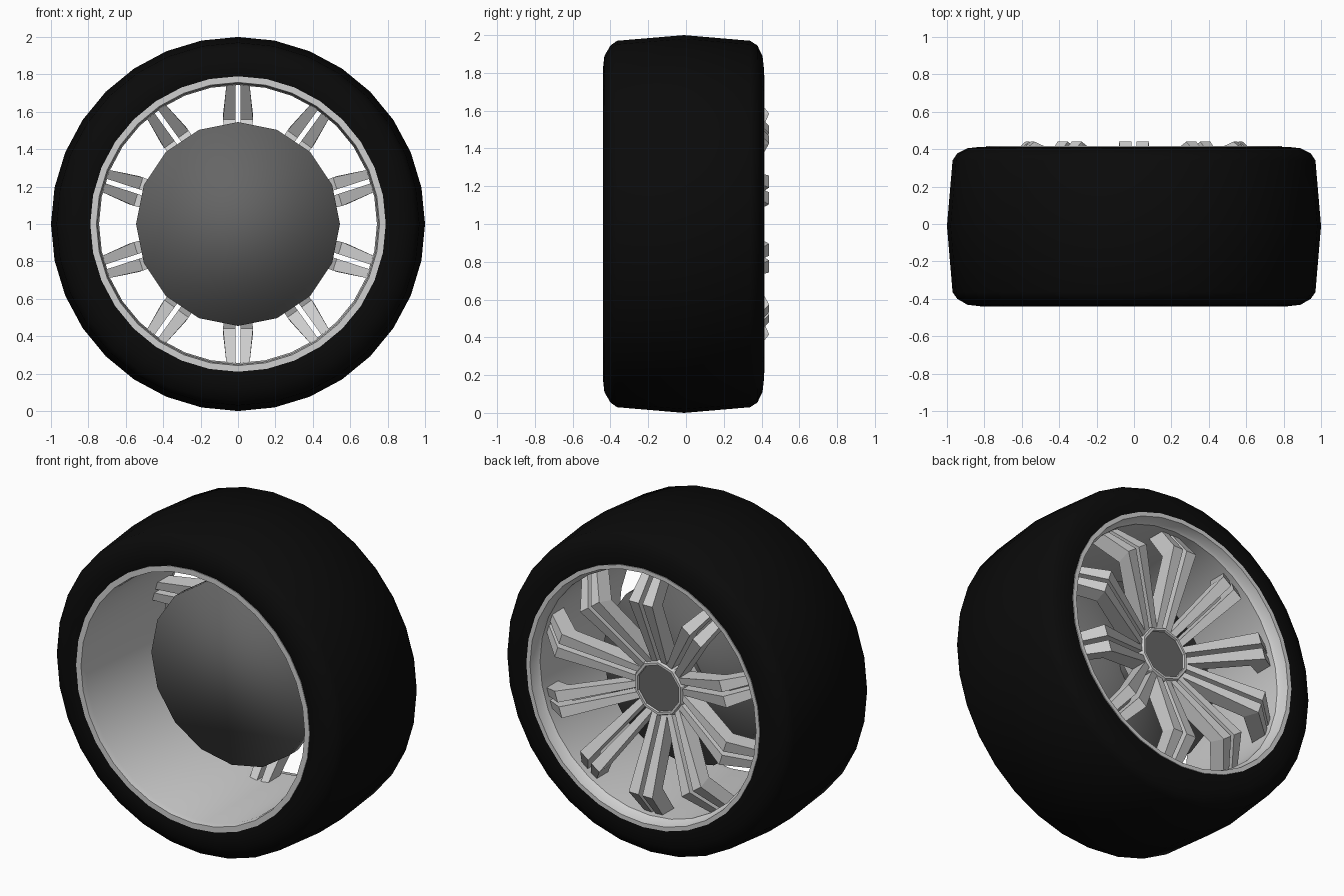
import bpy, bmesh
from math import radians, pi
from mathutils import Matrix, Vector

cube = bpy.data.objects.get("Cube")
if cube:
    bpy.data.objects.remove(cube, do_unlink=True)

CENTRE = Vector((0, 0, 1))


def material(name, value):
    m = bpy.data.materials.new(name)
    m.use_nodes = True
    colour = (value, value, value, 1)
    m.diffuse_color = colour
    m.node_tree.nodes["Principled BSDF"].inputs["Base Color"].default_value = colour
    return m


rubber = material("black rubber", 0.003)
alloy = material("light alloy", 0.62)
steel = material("dark steel", 0.13)


def finish(name, bm, mat, smooth_angle=None):
    bmesh.ops.recalc_face_normals(bm, faces=bm.faces)
    mesh = bpy.data.meshes.new(name)
    bm.to_mesh(mesh)
    bm.free()
    mesh.materials.append(mat)
    obj = bpy.data.objects.new(name, mesh)
    obj.location = CENTRE
    bpy.context.collection.objects.link(obj)
    if smooth_angle:
        bpy.ops.object.select_all(action='DESELECT')
        obj.select_set(True)
        bpy.context.view_layer.objects.active = obj
        bpy.ops.object.shade_smooth_by_angle(angle=radians(smooth_angle))
    return obj


def lathe(name, profile, mat, steps, smooth_angle=None):
    """Revolve a closed (radius, y) profile about the wheel axis."""
    bm = bmesh.new()
    verts = [bm.verts.new((0, y, r)) for r, y in profile]
    edges = [bm.edges.new((v, verts[i - 1])) for i, v in enumerate(verts)]
    bmesh.ops.spin(bm, geom=verts + edges, cent=(0, 0, 0), axis=(0, 1, 0),
                   angle=2 * pi, steps=steps, use_merge=True)
    bmesh.ops.remove_doubles(bm, verts=bm.verts, dist=0.0005)
    return finish(name, bm, mat, smooth_angle)


def disc(name, radius, y0, y1, mat, sides, smooth_angle=None):
    """Closed cylinder along the wheel axis."""
    bm = bmesh.new()
    place = Matrix.Translation((0, (y0 + y1) / 2, 0)) @ Matrix.Rotation(pi / 2, 4, 'X')
    bmesh.ops.create_cone(bm, cap_ends=True, segments=sides, radius1=radius,
                          radius2=radius, depth=y1 - y0, matrix=place)
    return finish(name, bm, mat, smooth_angle)


# Tyre with a slightly crowned tread and rounded shoulders
lathe("tyre", [(0.78, -0.43), (0.82, -0.44), (0.89, -0.432), (0.945, -0.40),
               (0.97, -0.365), (1.0, -0.01), (0.97, 0.34), (0.945, 0.378),
               (0.89, 0.405), (0.82, 0.413), (0.78, 0.41)], rubber, 32, 40)

# Rim barrel with a flat lip on both sides and a step behind the outer lip
lathe("rim", [(0.79, -0.437), (0.757, -0.437), (0.75, -0.40), (0.743, 0.35),
              (0.755, 0.365), (0.765, 0.416), (0.79, 0.416)], alloy, 32, 35)

# Brake disc and axle behind the spokes
disc("brake_disc", 0.545, -0.06, 0.03, steel, 16, 180)
disc("axle", 0.13, 0.0, 0.2, steel, 16, 40)

# Hub collar and centre cap
lathe("hub_collar", [(0.12, 0.10), (0.175, 0.10), (0.17, 0.25),
                     (0.16, 0.27), (0.145, 0.27), (0.14, 0.25)], alloy, 10)
disc("centre_cap", 0.148, 0.15, 0.258, steel, 10)

# Ten pairs of bent, tapering spokes
# Stations: top radius, top y, underside radius, underside y, outer half width
STATIONS = [(0.14, 0.25, 0.14, 0.14, 0.05),
            (0.585, 0.44, 0.56, 0.34, 0.08),
            (0.745, 0.31, 0.745, 0.20, 0.062)]
GAP = 0.013


def add_bar(bm, side, turn):
    rings = []
    for rt, yt, rb, yb, w in STATIONS:
        corners = [(GAP, yt, rt), (w, yt, rt), (w, yb, rb), (GAP, yb, rb)]
        rings.append([bm.verts.new(turn @ Vector((side * x, y, r))) for x, y, r in corners])
    for a, b in zip(rings, rings[1:]):
        for i in range(4):
            j = (i + 1) % 4
            bm.faces.new((a[i], a[j], b[j], b[i]))
    bm.faces.new(rings[0])
    bm.faces.new(rings[-1])


bm = bmesh.new()
for k in range(10):
    turn = Matrix.Rotation(k * pi / 5, 3, 'Y')
    for side in (-1, 1):
        add_bar(bm, side, turn)
finish("spokes", bm, alloy)
